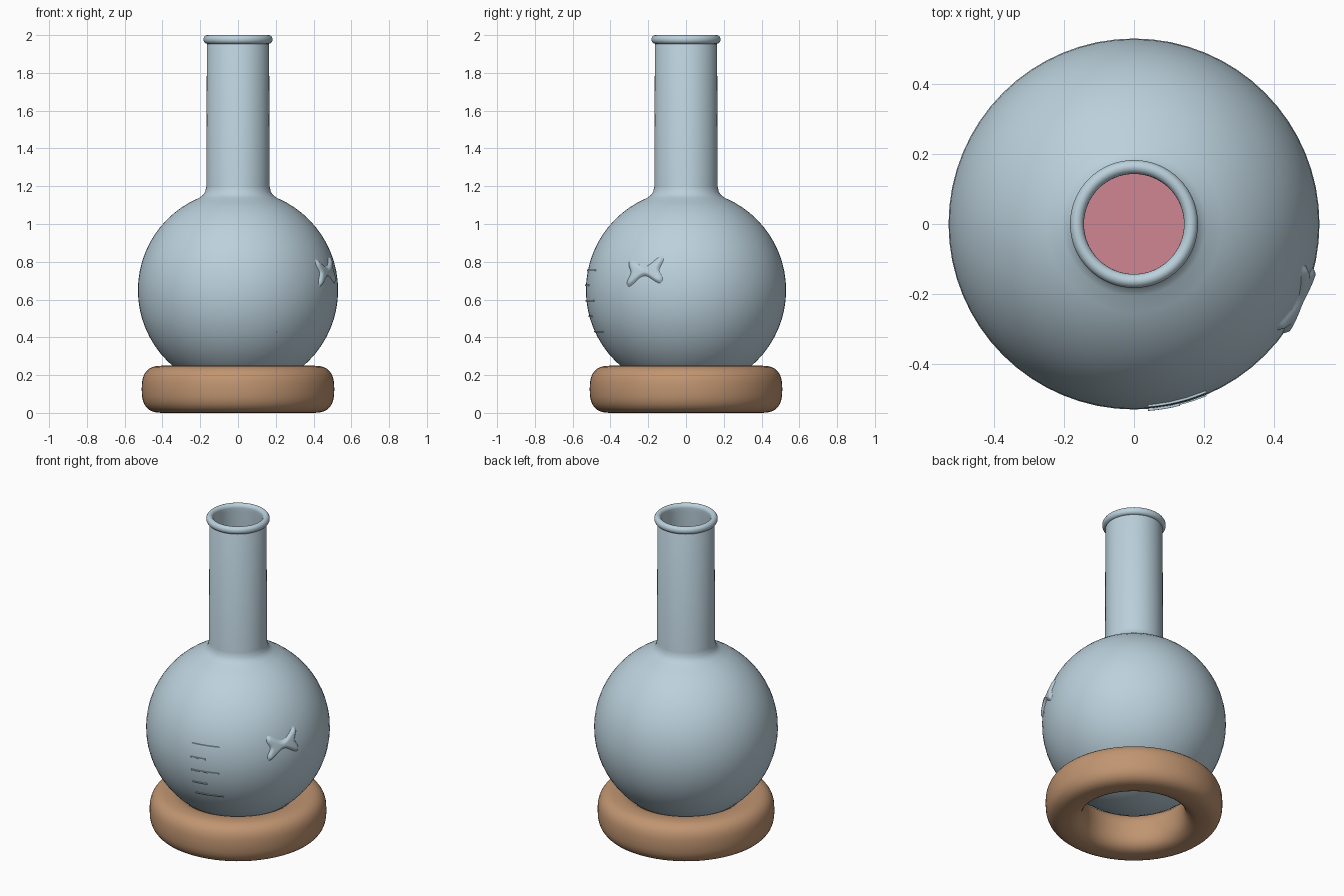
import bpy, bmesh, math
from math import sin, cos, pi, sqrt

if "Cube" in bpy.data.objects:
    bpy.data.objects.remove(bpy.data.objects["Cube"], do_unlink=True)

CENTRE, RADIUS, WALL = 0.65, 0.53, 0.025
SEGMENTS = 64


def material(name, colour):
    mat = bpy.data.materials.new(name)
    mat.use_nodes = True
    mat.diffuse_color = (*colour, 1)
    mat.node_tree.nodes["Principled BSDF"].inputs["Base Color"].default_value = (*colour, 1)
    return mat


glass = material("pale blue glass", (0.50, 0.64, 0.72))
cork = material("tan cork", (0.53, 0.30, 0.165))
potion = material("pink liquid", (0.62, 0.24, 0.29))


def finish(name, bm, mat, angle=40):
    mesh = bpy.data.meshes.new(name)
    bmesh.ops.recalc_face_normals(bm, faces=bm.faces)
    bm.to_mesh(mesh)
    bm.free()
    mesh.materials.append(mat)
    obj = bpy.data.objects.new(name, mesh)
    bpy.context.collection.objects.link(obj)
    bpy.ops.object.select_all(action="DESELECT")
    obj.select_set(True)
    bpy.context.view_layer.objects.active = obj
    bpy.ops.object.shade_smooth_by_angle(angle=math.radians(angle))
    return obj


def lathe(name, profile, mat, closed=False):
    """Spin an (r, z) profile around the z axis."""
    bm = bmesh.new()
    verts = [bm.verts.new((r, 0, z)) for r, z in profile]
    pairs = list(zip(verts, verts[1:])) + ([(verts[-1], verts[0])] if closed else [])
    edges = [bm.edges.new(p) for p in pairs]
    bmesh.ops.spin(bm, geom=verts + edges, axis=(0, 0, 1), cent=(0, 0, 0),
                   angle=2 * pi, steps=SEGMENTS, use_duplicate=False)
    bmesh.ops.remove_doubles(bm, verts=bm.verts, dist=0.0005)
    return finish(name, bm, mat)


def bowl(radius, end_r=None, end_z=None, steps=28):
    """Arc from the bottom of the bulb up to a radius or a height."""
    top = pi - math.asin(end_r / radius) if end_r else math.acos((CENTRE - end_z) / radius)
    return [(radius * sin(top * i / steps), CENTRE - radius * cos(top * i / steps))
            for i in range(steps + 1)]


# Flask: bulb, fillet, neck, rolled lip and inner wall in one profile
lip = [(0.163 + 0.02 * cos(t), 1.977 + 0.023 * sin(t))
       for t in (-pi / 2 + 1.5 * pi * i / 14 for i in range(15))]
outer = bowl(RADIUS, end_r=0.205) + [(0.187, 1.152), (0.174, 1.17), (0.167, 1.2), (0.165, 1.95)]
inner = bowl(RADIUS - WALL, end_r=0.16) + [(0.145, 1.19), (0.145, 1.955)]
lathe("flask", outer + lip + inner[::-1], glass)

# Liquid filling the lower bulb
level = 0.76
lathe("liquid", bowl(RADIUS - WALL - 0.005, end_z=level) + [(0, level)], potion)

# Ring stand with a softly squared cross-section
def squared(c):
    return math.copysign(abs(c) ** 0.76, c)

ring = [(0.4 + 0.11 * squared(cos(t)), 0.125 + 0.125 * squared(sin(t)))
        for t in (2 * pi * i / 32 for i in range(32))]
lathe("ring_stand", ring, cork, closed=True)


def on_bulb(azimuth, z, lift):
    """Point on the bulb; azimuth runs from the front towards +x."""
    r = sqrt(RADIUS ** 2 - (z - CENTRE) ** 2) + lift
    return (r * sin(azimuth), -r * cos(azimuth), z)


# Measuring ticks, alternately long and short, hugging the bulb
for i in range(5):
    z = 0.43 + 0.0815 * i
    r = sqrt(RADIUS ** 2 - (z - CENTRE) ** 2)
    start = math.asin(0.04 / r)
    end = math.asin((0.13 if i % 2 else 0.205) / r)
    bm = bmesh.new()
    rings = []
    for k in range(9):
        a = start + (end - start) * k / 8
        rings.append([bm.verts.new(on_bulb(a, z + dz, lift)) for dz, lift in
                      ((-0.004, -0.01), (-0.004, 0.006), (0.004, 0.006), (0.004, -0.01))])
    for p, q in zip(rings, rings[1:]):
        for k in range(4):
            n = (k + 1) % 4
            bm.faces.new((p[k], p[n], q[n], q[k]))
    bm.faces.new(rings[0])
    bm.faces.new(rings[-1])
    finish(f"tick_{i + 1}", bm, glass)


# Raised bow-shaped emblem, moulded softly into the bulb
def smooth(x):
    x = min(1, max(0, x))
    return x * x * (3 - 2 * x)

def emblem_lift(u, v):
    half_height = 0.035 + 0.05 * smooth(abs(u) / 0.1)
    notch = 0.115 - 0.02 * smooth(1 - abs(v) / 0.05)
    inside = smooth((half_height - abs(v)) / 0.03) * smooth((notch - abs(u)) / 0.03)
    return -0.006 + 0.018 * inside

bm = bmesh.new()
N = 40
grid = []
for i in range(N + 1):
    u = -0.13 + 0.26 * i / N
    row = []
    for j in range(N + 1):
        v = -0.1 + 0.2 * j / N
        row.append(bm.verts.new(on_bulb(math.radians(65) + u / RADIUS,
                                        0.75 + v + 0.1 * u, emblem_lift(u, v))))
    grid.append(row)
for a, b in zip(grid, grid[1:]):
    for j in range(N):
        bm.faces.new((a[j], b[j], b[j + 1], a[j + 1]))
emblem = finish("emblem", bm, glass, angle=80)
